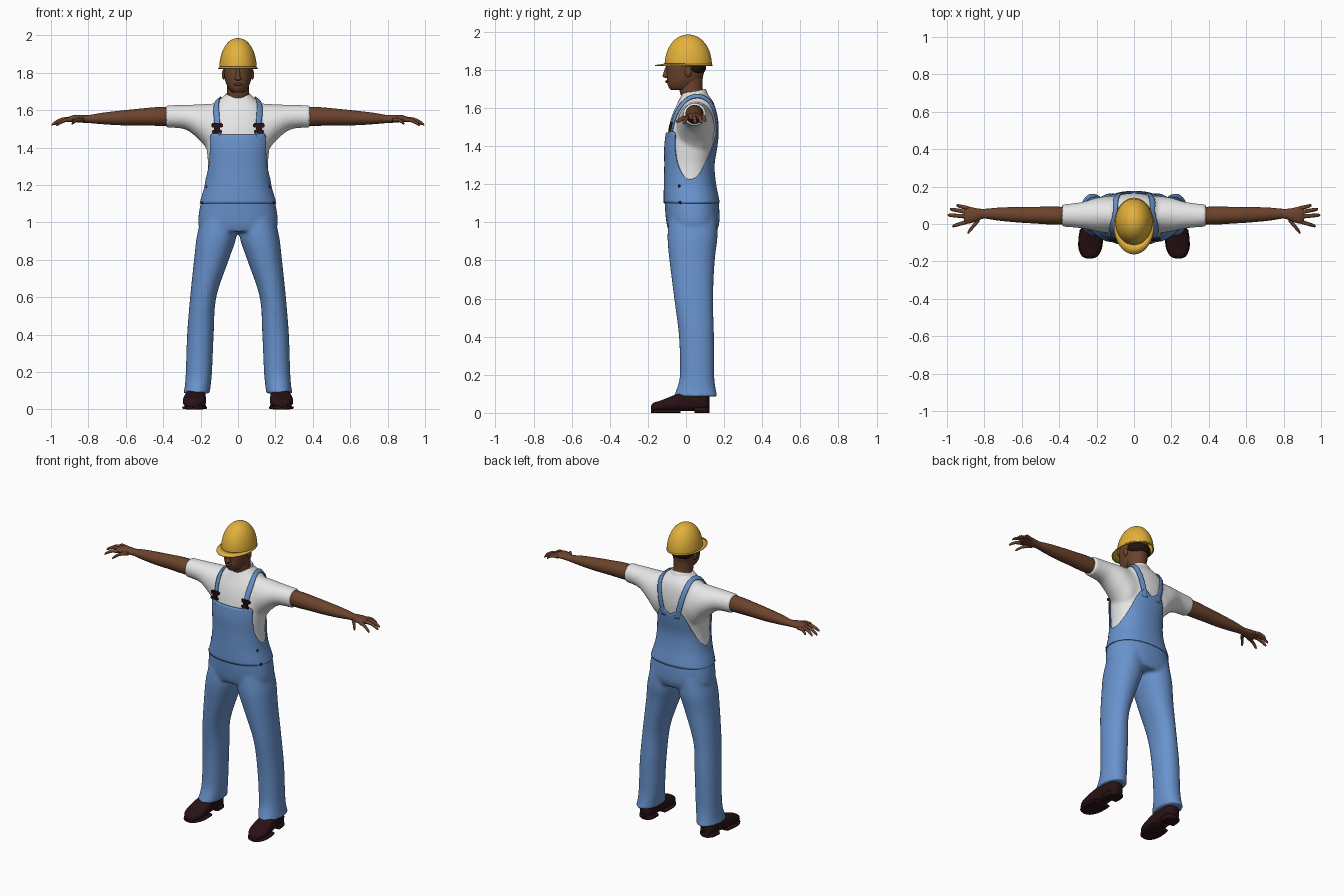
import bpy, bmesh, math
from mathutils import Vector

cube = bpy.data.objects.get("Cube")
if cube:
    bpy.data.objects.remove(cube, do_unlink=True)


def material(name, rgb):
    m = bpy.data.materials.new(name)
    m.use_nodes = True
    m.diffuse_color = (*rgb, 1)
    m.node_tree.nodes["Principled BSDF"].inputs["Base Color"].default_value = (*rgb, 1)
    return m


DENIM = material("blue denim", (.14, .29, .61))
WHITE = material("white cotton", (.8, .8, .8))
SKIN = material("brown skin", (.15, .057, .026))
LIPS = material("dark lips", (.11, .036, .02))
HAIR = material("black brown hair", (.018, .007, .005))
YELLOW = material("yellow plastic", (.77, .44, .045))
LEATHER = material("dark leather", (.022, .006, .007))


def refine(rows, n=5):
    """Catmull-Rom smoothing through rows of numbers."""
    out = []
    for i in range(len(rows) - 1):
        p = [rows[max(0, min(len(rows) - 1, i + k))] for k in (-1, 0, 1, 2)]
        for s in range(n):
            t = s / n
            out.append([b + .5 * t * (c - a + t * (2*a - 5*b + 4*c - d + t * (3*(b - c) + d - a)))
                        for a, b, c, d in zip(*p)])
    return out + [list(rows[-1])]


def power(v, p):
    return math.copysign(abs(v) ** p, v)


def loft(bm, rows, axis, seg=32, p=1.0, caps=True):
    """Rows are position along axis, then centre and radius on the two other axes."""
    u, v = [(1, 2), (0, 2), (0, 1)][axis]
    rings = []
    for t, cu, ru, cv, rv in rows:
        ring = []
        for i in range(seg):
            a = 2 * math.pi * i / seg
            co = Vector()
            co[axis], co[u], co[v] = t, cu + ru * power(math.sin(a), p), cv - rv * power(math.cos(a), p)
            ring.append(bm.verts.new(co))
        rings.append(ring)
    for r, q in zip(rings, rings[1:]):
        for i in range(seg):
            bm.faces.new((r[i - 1], r[i], q[i], q[i - 1]))
    if caps:
        bm.faces.new(rings[0])
        bm.faces.new(rings[-1])


def finish(name, bm, mat, angle=50):
    bmesh.ops.recalc_face_normals(bm, faces=bm.faces)
    me = bpy.data.meshes.new(name)
    bm.to_mesh(me)
    bm.free()
    me.materials.append(mat)
    ob = bpy.data.objects.new(name, me)
    bpy.context.collection.objects.link(ob)
    bpy.ops.object.select_all(action='DESELECT')
    ob.select_set(True)
    bpy.context.view_layer.objects.active = ob
    bpy.ops.object.shade_smooth_by_angle(angle=math.radians(angle))
    return ob


def modify(ob, kind, **settings):
    m = ob.modifiers.new(kind.title(), kind)
    for k, val in settings.items():
        setattr(m, k, val)


def merge(ob):
    """Fuse overlapping volumes into one soft skin."""
    modify(ob, 'REMESH', mode='VOXEL', voxel_size=.01, use_smooth_shade=True)
    modify(ob, 'SMOOTH', factor=.5, iterations=4)


def blob(name, centre, radii, mat):
    bm = bmesh.new()
    bmesh.ops.create_uvsphere(bm, u_segments=24, v_segments=14, radius=1)
    bmesh.ops.scale(bm, vec=radii, verts=bm.verts)
    bmesh.ops.translate(bm, vec=centre, verts=bm.verts)
    return finish(name, bm, mat)


def box(bm, centre, size):
    vs = bmesh.ops.create_cube(bm, size=1)["verts"]
    bmesh.ops.scale(bm, vec=size, verts=vs)
    bmesh.ops.translate(bm, vec=centre, verts=vs)


# Body profile: height, half width, front, back
BODY = refine([(.95, .19, -.085, .155), (1.0, .208, -.098, .17), (1.1, .195, -.107, .167),
               (1.2, .168, -.106, .148), (1.3, .16, -.104, .14), (1.4, .168, -.104, .155),
               (1.5, .175, -.09, .165), (1.57, .165, -.07, .16), (1.62, .14, -.047, .148),
               (1.655, .1, -.03, .128), (1.685, .066, -.018, .1)])


def depth_rows(rows, grow=0, x=0):
    return [(z, x, w + grow, (f + b) / 2, (b - f) / 2 + grow) for z, w, f, b in rows]


def body_at(z):
    for r, q in zip(BODY, BODY[1:]):
        if q[0] >= z:
            t = (z - r[0]) / (q[0] - r[0])
            return [a + (b - a) * t for a, b in zip(r, q)]
    return BODY[-1]


def body_point(a, z, grow):
    _, w, f, b = body_at(z)
    return Vector(((w + grow) * power(math.sin(a), .88),
                   (f + b) / 2 - ((b - f) / 2 + grow) * power(math.cos(a), .88), z))


# Shirt with both sleeves
bm = bmesh.new()
loft(bm, depth_rows([r for r in BODY if r[0] > 1.08]), 2, 48, .88)
SLEEVE = refine([(.06, .05, .1, 1.5, .13), (.13, .05, .1, 1.495, .14), (.2, .05, .09, 1.532, .099),
                 (.28, .047, .07, 1.562, .066), (.385, .045, .059, 1.566, .06)])
for s in (1, -1):
    loft(bm, [(s * r[0], *r[1:]) for r in SLEEVE], 0)
shirt = finish("shirt", bm, WHITE)
merge(shirt)

bm = bmesh.new()
loft(bm, [(1.645, 0, .085, .04, .078), (1.68, 0, .073, .042, .066), (1.69, 0, .066, .042, .06),
          (1.67, 0, .06, .042, .055)], 2, caps=False)
for v in bm.verts:
    v.co.z += .25 * (v.co.y - .06)
finish("shirt_collar", bm, WHITE, 80)

# Trousers: seat and both legs
LEG = refine([(.085, .222, .071, .05, .116), (.12, .216, .069, .053, .104), (.2, .209, .07, .058, .09),
              (.4, .201, .071, .055, .092), (.6, .186, .07, .04, .102), (.8, .142, .093, .032, .119),
              (.92, .115, .106, .034, .131), (1.03, .1, .095, .036, .125)])
bm = bmesh.new()
loft(bm, depth_rows([r for r in BODY if r[0] < 1.21], .005), 2, 48, .88)
for s in (1, -1):
    loft(bm, [(z, s * x, rx, y, ry) for z, x, rx, y, ry in LEG], 2, 32, .92)
merge(finish("trousers", bm, DENIM))

# Bib with a top edge that dips under the arms and rises at the back
EDGE = refine([(0, 1.47), (.4, 1.47), (.88, 1.47), (.98, 1.39), (1.15, 1.3), (1.5, 1.228),
               (1.9, 1.25), (2.3, 1.33), (2.6, 1.42), (2.85, 1.47), (math.pi, 1.44)])


def edge_height(a):
    a = abs(a)
    for r, q in zip(EDGE, EDGE[1:]):
        if q[0] >= a:
            return r[1] + (q[1] - r[1]) * (a - r[0]) / (q[0] - r[0])
    return EDGE[-1][1]


bm = bmesh.new()
N, ROWS = 96, 24
grid = []
for j in range(ROWS + 1):
    ring = []
    for i in range(N):
        a = math.pi * (2 * i / N - 1)
        z = 1.1 + (edge_height(a) - 1.1) * j / ROWS
        ring.append(bm.verts.new(body_point(a, z, .007)))
    grid.append(ring)
for r, q in zip(grid, grid[1:]):
    for i in range(N):
        bm.faces.new((r[i - 1], r[i], q[i], q[i - 1]))
bib = finish("overall_bib", bm, DENIM)
modify(bib, 'SHRINKWRAP', target=shirt, wrap_mode='OUTSIDE', offset=.006)
modify(bib, 'SOLIDIFY', thickness=.006, offset=0)

# Straps, buckles and side buttons
STRAP = refine([(.112, -.09, 1.45), (.113, -.07, 1.53), (.114, -.03, 1.6), (.108, .03, 1.66),
                (.102, .09, 1.66), (.095, .14, 1.61), (.078, .17, 1.53), (.05, .17, 1.42)], 6)
for s, side in ((1, "left"), (-1, "right")):
    bm = bmesh.new()
    rows = [[bm.verts.new((s * (x + d * .017), y, z)) for d in (-1, -.5, 0, .5, 1)] for x, y, z in STRAP]
    for r, q in zip(rows, rows[1:]):
        for i in range(4):
            bm.faces.new((r[i], r[i + 1], q[i + 1], q[i]))
    strap = finish(side + "_strap", bm, DENIM)
    modify(strap, 'SHRINKWRAP', target=shirt, wrap_mode='ABOVE_SURFACE', offset=.007)
    modify(strap, 'SOLIDIFY', thickness=.007, offset=0)

    bm = bmesh.new()
    y = body_point(s * .68, 1.5, .016).y
    box(bm, (s * .112, y, 1.518), (.062, .012, .024))
    box(bm, (s * .112, y - .004, 1.5), (.032, .014, .03))
    box(bm, (s * .112, y - .008, 1.484), (.054, .012, .018))
    bmesh.ops.bevel(bm, geom=bm.edges[:], offset=.004, segments=2, affect='EDGES')
    finish(side + "_buckle", bm, LEATHER)
    for label, z in (("upper", 1.19), ("lower", 1.105)):
        blob(f"{side}_{label}_button", body_point(s * 1.2, z, .008), (.005, .009, .008), LEATHER)

# Arms, fingers and thumbs
ARM = refine([(.34, .045, .045, 1.565, .05), (.43, .045, .048, 1.566, .05), (.52, .047, .045, 1.563, .045),
              (.63, .05, .041, 1.558, .039), (.73, .053, .034, 1.555, .03), (.8, .055, .026, 1.552, .021),
              (.84, .05, .034, 1.554, .021), (.88, .047, .044, 1.555, .018), (.91, .048, .036, 1.55, .012)])
FINGERS = {"little": ((.88, .082, 1.552), (.95, .1, 1.53)), "ring": (((.89, .063, 1.553)), (.985, .08, 1.522)),
           "middle": ((.89, .04, 1.553), (.997, .048, 1.52)), "index": ((.88, .016, 1.55), (.972, -.012, 1.517)),
           "thumb": ((.825, .03, 1.546), (.89, -.048, 1.525))}
for s, side in ((1, "left"), (-1, "right")):
    bm = bmesh.new()
    loft(bm, [(s * r[0], *r[1:]) for r in ARM], 0)
    finish(side + "_arm", bm, SKIN, 80)
    for label, (a, b) in FINGERS.items():
        bm = bmesh.new()
        rows = []
        for t, r in ((0, .012), (.5, .0105), (.85, .009), (.96, .006), (1, .001)):
            x, y, z = Vector(a).lerp(Vector(b), t)
            rows.append((s * x, y, r * (1.35 if label == "thumb" else 1), z + .012 * t * (1 - t) * 4, r))
        loft(bm, refine(rows, 3), 0, 12)
        finish(f"{side}_{label}_finger", bm, SKIN, 80)

# Head, neck and face
bm = bmesh.new()
loft(bm, depth_rows(refine([(1.62, .07, -.015, .105), (1.66, .063, -.025, .098), (1.7, .058, -.035, .088),
                            (1.76, .058, -.03, .088)])), 2)
finish("neck", bm, SKIN)
bm = bmesh.new()
loft(bm, depth_rows(refine([(1.693, .02, -.07, .0), (1.7, .038, -.085, .04), (1.725, .056, -.097, .07),
                            (1.76, .069, -.1, .088), (1.82, .076, -.1, .098), (1.88, .07, -.085, .095),
                            (1.92, .04, -.04, .06)])), 2, 32, .92)
finish("head", bm, SKIN, 80)
bm = bmesh.new()
loft(bm, refine([(1.757, 0, .006, -.1, .008), (1.765, 0, .018, -.104, .018), (1.78, 0, .012, -.102, .018),
                 (1.82, 0, .009, -.095, .01)]), 2, 16)
finish("nose", bm, SKIN, 80)
blob("lips", (0, -.096, 1.738), (.024, .013, .008), LIPS)
blob("hair", (0, .046, 1.815), (.079, .06, .05), HAIR)
for s, side in ((1, "left"), (-1, "right")):
    blob(side + "_ear", (s * .077, .012, 1.79), (.009, .018, .028), SKIN)

# Hard hat: dome and peaked brim
bm = bmesh.new()
dome = []
for i in range(17):
    a = math.pi / 2 * i / 16
    k = max(math.cos(a), .005) ** .95
    dome.append((1.824 + .161 * math.sin(a), 0, .1 * k, .012, .124 * k))
loft(bm, dome, 2, 48, caps=False)
finish("hat_dome", bm, YELLOW, 80)
bm = bmesh.new()
loft(bm, [(1.83, 0, .097, .012, .121), (1.822, 0, .106, -.012, .15)], 2, 48, caps=False)
modify(finish("hat_brim", bm, YELLOW), 'SOLIDIFY', thickness=.006, offset=0)

# Shoes with soles and heels: position, half width, top height
SHOE = refine([(-.184, .012, .035), (-.172, .038, .052), (-.13, .059, .066), (-.07, .061, .09),
               (0, .053, .115), (.07, .05, .12), (.105, .044, .11), (.122, .02, .09)])
for s, side in ((1, "left"), (-1, "right")):
    def foot_rows(bottom, top, grow, rows):
        return [(y, s * (.23 - .05 * (y + .05)), w + grow, (bottom + min(t, top)) / 2,
                 (min(t, top) - bottom) / 2) for y, w, t in rows]
    bm = bmesh.new()
    loft(bm, foot_rows(.01, 1, 0, SHOE), 1, 32, .75)
    finish(side + "_shoe", bm, LEATHER, 80)
    bm = bmesh.new()
    loft(bm, foot_rows(0, .018, .004, [r for r in SHOE if r[0] < -.02]), 1, 24, .5)
    loft(bm, foot_rows(0, .03, .003, [r for r in SHOE if r[0] > .03]), 1, 24, .5)
    finish(side + "_sole", bm, LEATHER)
